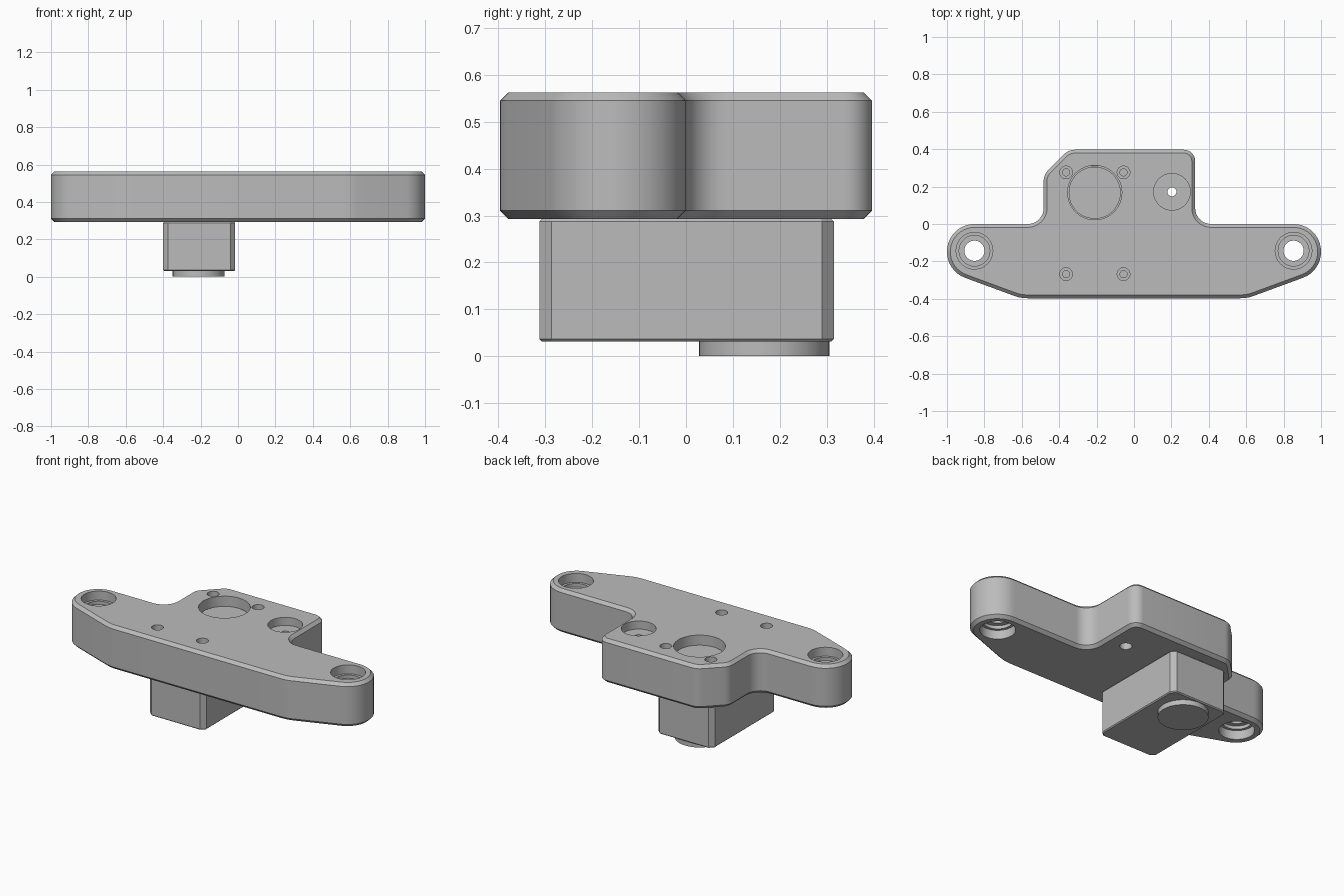
import bpy, bmesh, math
from mathutils import Vector

if "Cube" in bpy.data.objects:
    bpy.data.objects.remove(bpy.data.objects["Cube"], do_unlink=True)

grey = bpy.data.materials.new("neutral grey")
grey.use_nodes = True
colour = (0.5, 0.5, 0.5, 1)
grey.diffuse_color = colour
grey.node_tree.nodes["Principled BSDF"].inputs["Base Color"].default_value = colour

BOTTOM, TOP = 0.293, 0.563


def make_object(name, bm):
    bmesh.ops.recalc_face_normals(bm, faces=bm.faces[:])
    mesh = bpy.data.meshes.new(name)
    bm.to_mesh(mesh)
    bm.free()
    mesh.materials.append(grey)
    obj = bpy.data.objects.new(name, mesh)
    bpy.context.collection.objects.link(obj)
    return obj


def smooth(obj):
    bpy.ops.object.select_all(action='DESELECT')
    obj.select_set(True)
    bpy.context.view_layer.objects.active = obj
    bpy.ops.object.shade_smooth_by_angle(angle=math.radians(25))


def rounded(corners, step=math.radians(9)):
    """Round each (x, y, radius) corner of a polygon with a tangent arc."""
    points = []
    for i, (x, y, r) in enumerate(corners):
        p = Vector((x, y))
        a = (Vector(corners[i - 1][:2]) - p).normalized()
        b = (Vector(corners[(i + 1) % len(corners)][:2]) - p).normalized()
        half = a.angle(b) / 2
        centre = p + (a + b).normalized() * (r / math.sin(half))
        start = p + a * (r / math.tan(half)) - centre
        end = p + b * (r / math.tan(half)) - centre
        turn = math.pi - 2 * half
        n = max(2, math.ceil(turn / step))
        for k in range(n + 1):
            t = k / n
            arc = (start * math.sin((1 - t) * turn) + end * math.sin(t * turn)) / math.sin(turn)
            points.append(centre + arc)
    return points


def prism(points, z0, z1, bevel):
    bm = bmesh.new()
    base = bm.faces.new([bm.verts.new((p.x, p.y, z0)) for p in points])
    out = bmesh.ops.extrude_face_region(bm, geom=[base], use_keep_orig=True)
    verts = [v for v in out["geom"] if isinstance(v, bmesh.types.BMVert)]
    bmesh.ops.translate(bm, verts=verts, vec=(0, 0, z1 - z0))
    bmesh.ops.recalc_face_normals(bm, faces=bm.faces[:])
    rims = [e for e in bm.edges if abs(e.verts[0].co.z - e.verts[1].co.z) < 1e-5]
    bmesh.ops.bevel(bm, geom=rims, offset=bevel, segments=1, affect='EDGES')
    return bm


def turned(bm, x, y, profile, sides=48):
    """Add a closed solid of revolution from (radius, z) pairs, bottom to top."""
    rings = []
    for r, z in profile:
        rings.append([bm.verts.new((x + r * math.cos(math.tau * i / sides),
                                    y + r * math.sin(math.tau * i / sides), z))
                      for i in range(sides)])
    for low, high in zip(rings, rings[1:]):
        for i in range(sides):
            j = (i + 1) % sides
            bm.faces.new((low[i], low[j], high[j], high[i]))
    bm.faces.new(rings[0][::-1])
    bm.faces.new(rings[-1])


# Plate: two rounded ears, a tapered front and a raised rear block
outline = [(-1, 0, 0.147), (-1, -0.252, 0.147), (-0.606, -0.397, 0.2),
           (0.606, -0.397, 0.2), (1, -0.252, 0.147), (1, 0, 0.147),
           (0.327, 0, 0.085), (0.327, 0.397, 0.06),
           (-0.35, 0.397, 0.08), (-0.483, 0.264, 0.08), (-0.483, 0, 0.085)]
plate = make_object("mounting_plate", prism(rounded(outline), BOTTOM, TOP, 0.018))

# Cutters for all stepped bores
cut = bmesh.new()
under, over = BOTTOM - 0.05, TOP + 0.05
for side in (-1, 1):
    turned(cut, side * 0.853, -0.143,
           [(0.098, under), (0.098, BOTTOM + 0.055), (0.082, BOTTOM + 0.055),
            (0.082, BOTTOM + 0.075), (0.054, BOTTOM + 0.075),
            (0.054, TOP - 0.075), (0.082, TOP - 0.075),
            (0.082, TOP - 0.055), (0.098, TOP - 0.055), (0.098, over)])
turned(cut, -0.21, 0.168, [(0.145, under), (0.145, over)])
turned(cut, 0.203, 0.172, [(0.034, under), (0.034, BOTTOM + 0.08), (0.024, BOTTOM + 0.08),
                           (0.024, TOP - 0.05), (0.098, TOP - 0.05), (0.098, over)])
for x in (-0.363, -0.056):
    for y in (-0.268, 0.276):
        turned(cut, x, y, [(0.019, under), (0.019, TOP - 0.06),
                           (0.034, TOP - 0.06), (0.034, over)], 32)
cutter = make_object("bore_cutter", cut)
cutter.hide_render = True
bores = plate.modifiers.new("bores", 'BOOLEAN')
bores.operation = 'DIFFERENCE'
bores.solver = 'EXACT'
bores.object = cutter
bpy.context.view_layer.objects.active = plate
bpy.ops.object.modifier_apply(modifier=bores.name)
bpy.data.objects.remove(cutter, do_unlink=True)
smooth(plate)

# Housing block under the plate with cut vertical corners
x0, x1, y0, y1, c = -0.4, -0.015, -0.313, 0.316, 0.026
corners = [(x0 + c, y0), (x1 - c, y0), (x1, y0 + c), (x1, y1 - c),
           (x1 - c, y1), (x0 + c, y1), (x0, y1 - c), (x0, y0 + c)]
make_object("housing_block", prism([Vector(p) for p in corners], 0.031, BOTTOM, 0.006))

# Round core showing in the large bore and below the block
core = bmesh.new()
turned(core, -0.21, 0.167, [(0.139, 0), (0.139, TOP - 0.06)])
smooth(make_object("round_core", core))
